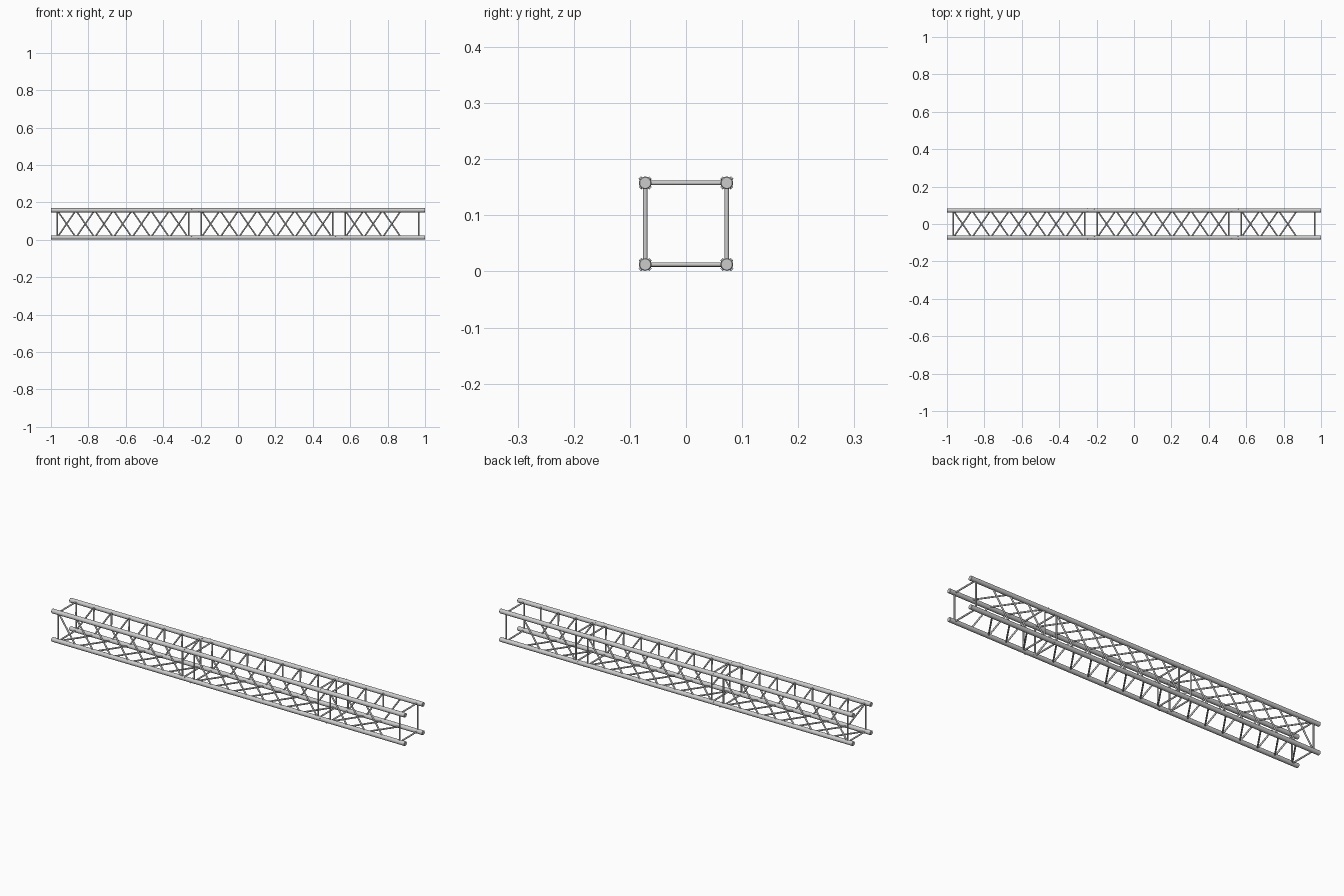
import bpy
from math import sqrt
from mathutils import Vector

if "Cube" in bpy.data.objects:
    bpy.data.objects.remove(bpy.data.objects["Cube"])

HALF = 0.0727            # chord offset from the truss axis
MID = 0.085              # height of the truss axis
CHORD_R, BRACE_R, PIN_R = 0.0112, 0.004, 0.003
INSET, PITCH = 0.0335, 0.1
JOINTS = [-1.0, -0.23, 0.539, 1.0]
BAYS = [7, 7, 3]
# corners in order round the section
CORNERS = [(HALF, HALF), (-HALF, HALF), (-HALF, -HALF), (HALF, -HALF)]
CORNER_NAMES = ["back_top", "front_top", "front_bottom", "back_bottom"]
FACE_NAMES = ["top", "front", "bottom", "back"]


def at(x, corner):
    y, z = CORNERS[corner % 4]
    return Vector((x, y, MID + z))


def rod(name, a, b, radius, sides):
    d = b - a
    bpy.ops.mesh.primitive_cylinder_add(vertices=sides, radius=radius, depth=d.length,
                                        location=(a + b) / 2)
    ob = bpy.context.object
    ob.name = name
    ob.rotation_euler = d.to_track_quat('Z', 'Y').to_euler()
    bpy.ops.object.shade_smooth_by_angle()
    return ob


# main tubes with softened ends
for c in range(4):
    chord = rod(f"chord_{CORNER_NAMES[c]}", at(JOINTS[0], c), at(JOINTS[-1], c), CHORD_R, 32)
    bevel = chord.modifiers.new("soft_end", 'BEVEL')
    bevel.width = 0.0015
    bevel.segments = 1

for s, (x0, x1) in enumerate(zip(JOINTS, JOINTS[1:])):
    start, end = x0 + INSET, x1 - INSET
    for c in range(4):
        # square end frames
        for label, x in (("start", start), ("end", end)):
            rod(f"frame_{FACE_NAMES[c]}_{label}_{s + 1}", at(x, c), at(x, c + 1), BRACE_R, 16)
        # parallel diagonals that spiral round the four faces
        for i in range(BAYS[s]):
            xa = start + i * PITCH
            rod(f"diagonal_{FACE_NAMES[c]}_{s + 1}_{i + 1}",
                at(xa, c), at(xa + PITCH, c + 1), BRACE_R, 16)

# crossed locking pins on each side of the joints
for j, xj in enumerate(JOINTS[1:-1], 1):
    for c in range(4):
        for side in (-1, 1):
            p = at(xj + side * 0.018, c)
            d = Vector((0, side, 1)) / sqrt(2) * 0.0135
            rod(f"pin_{CORNER_NAMES[c]}_{j}", p - d, p + d, PIN_R, 12)
